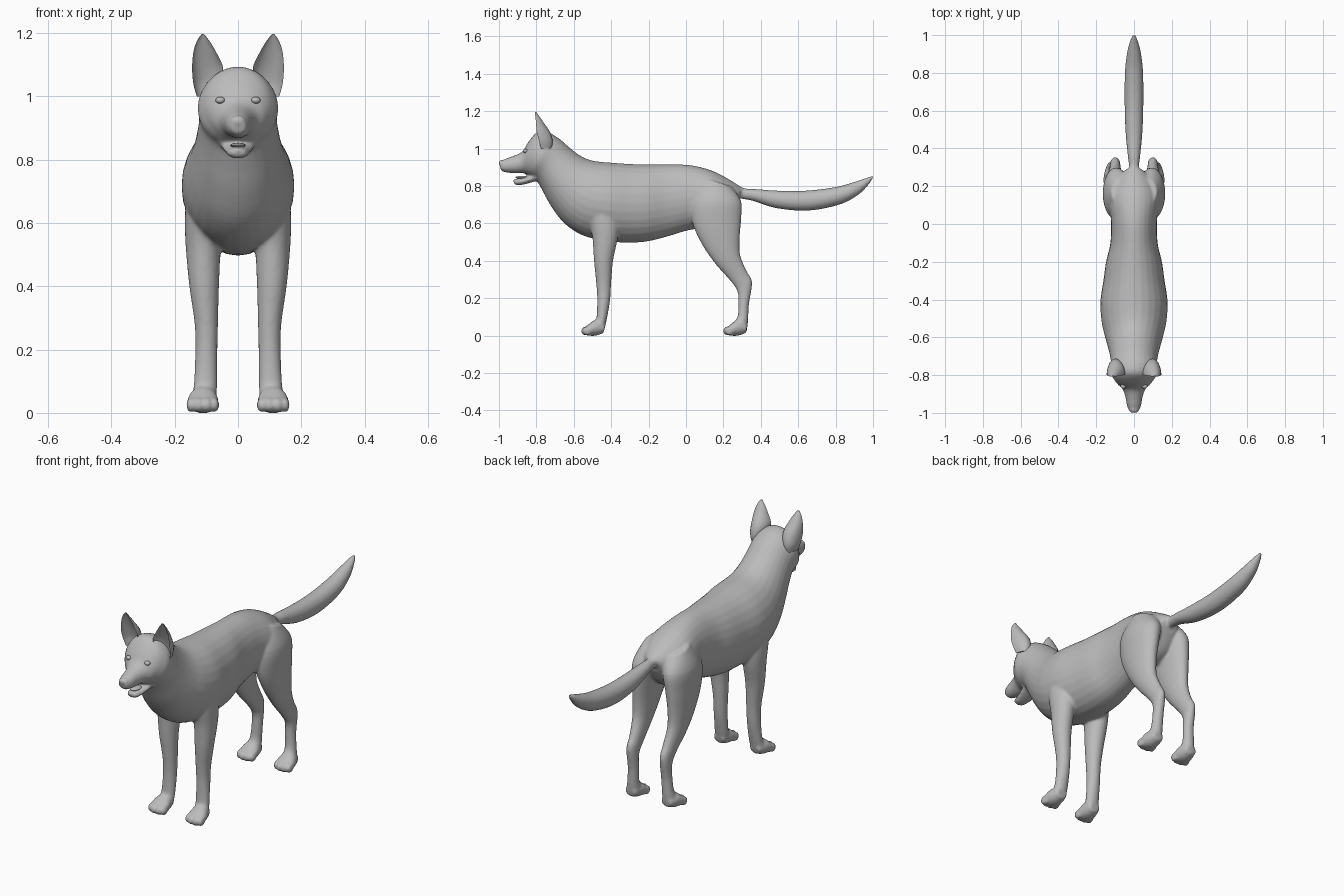
import bpy, bmesh, math
from mathutils import Vector, Matrix

coat = bpy.data.materials.new("grey coat")
coat.diffuse_color = (0.5, 0.5, 0.5, 1)


def smooth_rows(rows, steps=4):
    """Catmull-Rom interpolation between section rows."""
    out = []
    for i in range(len(rows) - 1):
        p0, p1 = rows[max(i - 1, 0)], rows[i]
        p2, p3 = rows[i + 1], rows[min(i + 2, len(rows) - 1)]
        for s in range(steps):
            t = s / steps
            out.append([0.5 * (2 * b + (c - a) * t + (2 * a - 5 * b + 4 * c - d) * t * t
                               + (3 * b - a - 3 * c + d) * t ** 3)
                        for a, b, c, d in zip(p0, p1, p2, p3)])
    return out + [list(rows[-1])]


def skin(bm, rings):
    """Join rings of points into a closed tube."""
    rings = [[bm.verts.new(p) for p in r] for r in rings]
    n = len(rings[0])
    for a, b in zip(rings, rings[1:]):
        for i in range(n):
            bm.faces.new((a[i], a[(i + 1) % n], b[(i + 1) % n], b[i]))
    bm.faces.new(rings[0])
    bm.faces.new(rings[-1])


def loft(bm, rows, side=1, dy=0, n=28):
    """Rows: y, z of one edge, y, z of the opposite edge, centre x, half width."""
    rings = []
    for y1, z1, y2, z2, x, w in smooth_rows(rows):
        ring = []
        for k in range(n):
            a = 2 * math.pi * k / n
            s, c = math.sin(a), math.cos(a)
            ring.append(Vector((side * (x + w * s),
                                (y1 + y2) / 2 + c * (y1 - y2) / 2 + dy,
                                (z1 + z2) / 2 + c * (z1 - z2) / 2)))
        rings.append(ring)
    skin(bm, rings)


def ball(bm, loc, size):
    bmesh.ops.create_uvsphere(bm, u_segments=16, v_segments=10, radius=1,
                              matrix=Matrix.Translation(loc) @ Matrix.Diagonal((*size, 1)))


def finish(bm, name):
    bmesh.ops.recalc_face_normals(bm, faces=bm.faces)
    me = bpy.data.meshes.new(name)
    bm.to_mesh(me)
    bm.free()
    ob = bpy.data.objects.new(name, me)
    bpy.context.collection.objects.link(ob)
    me.materials.append(coat)
    bpy.ops.object.select_all(action='DESELECT')
    bpy.context.view_layer.objects.active = ob
    ob.select_set(True)
    bpy.ops.object.shade_smooth_by_angle(angle=math.radians(50))
    return ob


# Torso, neck, skull and muzzle: top edge, bottom edge, half width
trunk = [(.30, .79, .27, .70, .045), (.24, .83, .22, .62, .10), (.14, .882, .14, .58, .135),
         (.02, .912, .02, .565, .122), (-.10, .915, -.10, .53, .125), (-.20, .915, -.20, .505, .148),
         (-.30, .918, -.30, .497, .162), (-.40, .925, -.42, .505, .178), (-.48, .932, -.55, .535, .172),
         (-.53, .945, -.65, .60, .155), (-.58, .972, -.72, .69, .138), (-.63, 1.012, -.77, .78, .126),
         (-.67, 1.047, -.80, .83, .123), (-.73, 1.085, -.83, .85, .127), (-.79, 1.092, -.85, .86, .106),
         (-.84, 1.04, -.86, .865, .085), (-.875, .985, -.875, .87, .060), (-.92, .962, -.91, .868, .046),
         (-.965, .946, -.96, .872, .037), (-1.0, .925, -.987, .88, .024)]
tail = [(.20, .84, .20, .76, .04), (.30, .792, .28, .735, .026), (.36, .785, .36, .72, .033),
        (.50, .775, .48, .682, .045), (.65, .776, .65, .668, .05), (.80, .795, .82, .70, .048),
        (.90, .822, .92, .752, .036), (.97, .846, .97, .80, .021), (1.003, .857, .998, .84, .008)]
jaw = [(-.79, .875, -.79, .83, .06), (-.86, .848, -.86, .81, .042),
       (-.90, .84, -.90, .804, .033), (-.924, .834, -.92, .812, .02)]

# Legs and paw: front edge, back edge, centre x, half width
hind_leg = [(.10, .84, .24, .80, .07, .05), (.03, .72, .295, .72, .09, .072),
            (.035, .60, .295, .62, .10, .062), (.09, .48, .287, .52, .105, .05),
            (.16, .38, .29, .43, .105, .04), (.24, .29, .325, .345, .10, .031),
            (.275, .235, .354, .285, .10, .027), (.28, .17, .337, .17, .10, .028),
            (.275, .10, .332, .08, .105, .031), (.25, .07, .325, .02, .108, .04)]
front_leg = [(-.53, .70, -.38, .70, .105, .06), (-.515, .60, -.36, .60, .11, .058),
             (-.50, .52, -.365, .52, .11, .055), (-.492, .40, -.39, .40, .107, .047),
             (-.48, .28, -.40, .28, .10, .037), (-.475, .20, -.407, .18, .10, .035),
             (-.478, .10, -.425, .08, .103, .037), (-.49, .07, -.44, .02, .108, .04)]
paw = [(.33, .06, .32, .015, .108, .03), (.28, .085, .28, .0, .11, .045),
       (.24, .062, .24, .0, .111, .05), (.21, .035, .21, .008, .112, .04)]

bm = bmesh.new()
for rows in (trunk, tail, jaw):
    loft(bm, [(*r[:4], 0, r[4]) for r in rows])
ball(bm, (0, -.982, .923), (.026, .02, .018))
for side in (1, -1):
    loft(bm, hind_leg, side)
    loft(bm, front_leg, side)
    for dy in (0, -.76):
        loft(bm, paw, side, dy)
        # toes
        for x, y in ((.074, .232), (.098, .222), (.125, .222), (.149, .232)):
            ball(bm, (side * x, y + dy, .025), (.015, .025, .024))
body = finish(bm, "body")

# Fuse the body parts into one soft skin
fuse = body.modifiers.new("fuse", 'REMESH')
fuse.mode = 'VOXEL'
fuse.voxel_size = .0075
fuse.use_smooth_shade = True
soften = body.modifiers.new("soften", 'SMOOTH')
soften.factor = .5
soften.iterations = 5

# Ears: cupped, open to the front (z, centre x, half width, front y, depth)
ear = [(1.0, .10, .03, -.775, .055), (1.04, .098, .043, -.785, .072), (1.09, .096, .049, -.798, .07),
       (1.14, .105, .036, -.802, .04), (1.175, .11, .02, -.806, .02), (1.197, .111, .004, -.808, .006)]
for side, label in ((1, "left"), (-1, "right")):
    bm = bmesh.new()
    rings = []
    for z, x, w, y, d in smooth_rows(ear):
        ring = []
        for k in range(24):
            a = 2 * math.pi * k / 24
            s = math.sin(a)
            ring.append((side * (x + w * math.cos(a)), y + d * (s if s > 0 else -.55 * s), z))
        rings.append(ring)
    skin(bm, rings)
    finish(bm, label + "_ear")

    bm = bmesh.new()
    ball(bm, (side * .056, -.858, .988), (.015, .014, .011))
    finish(bm, label + "_eye")

# Tongue resting in the open mouth
bm = bmesh.new()
ball(bm, (0, -.875, .846), (.024, .038, .008))
finish(bm, "tongue")
